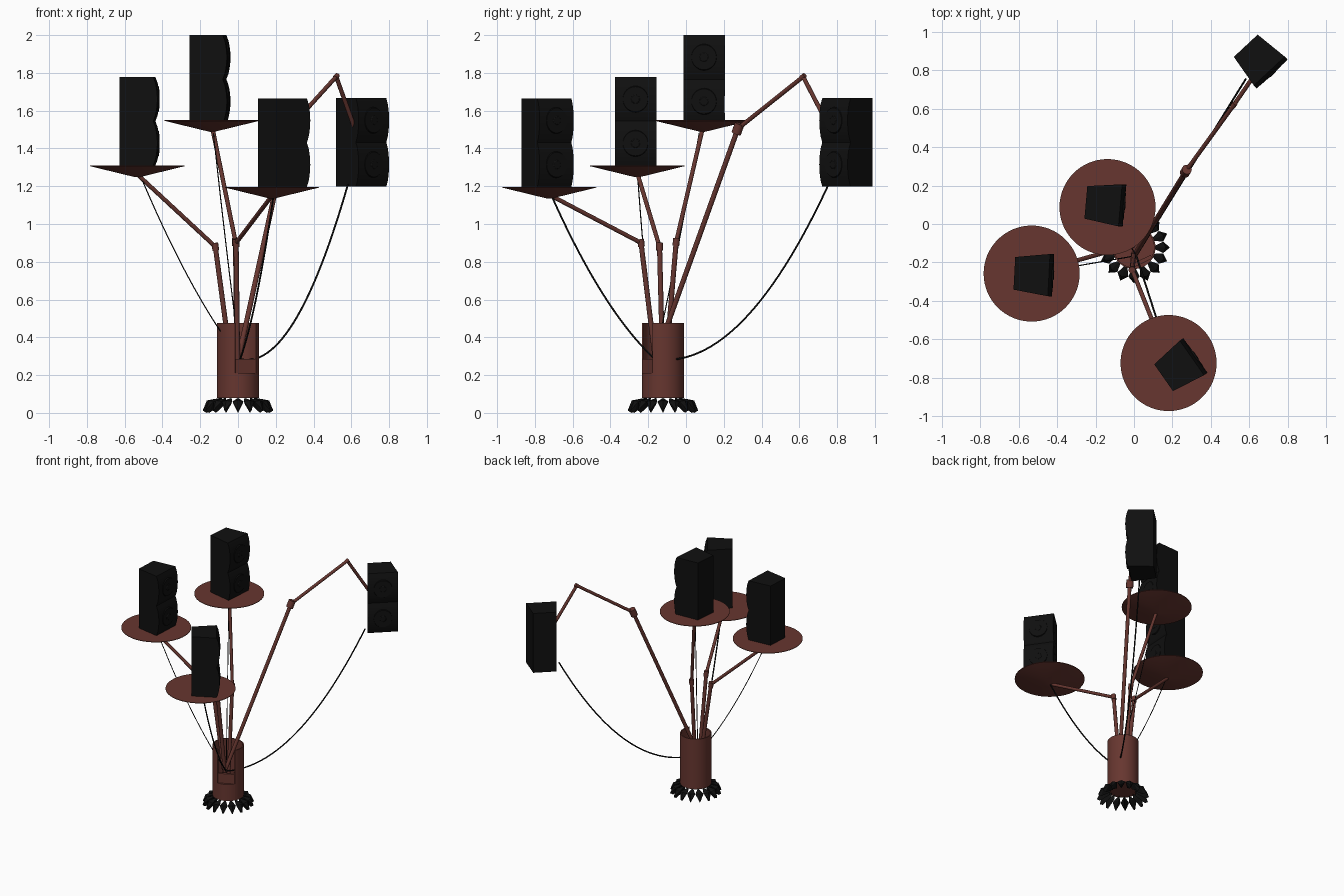
import bpy, bmesh, math
from mathutils import Vector, Matrix

if "Cube" in bpy.data.objects:
    bpy.data.objects.remove(bpy.data.objects["Cube"])


def material(name, col):
    m = bpy.data.materials.new(name)
    m.diffuse_color = (*col, 1)
    m.use_nodes = True
    m.node_tree.nodes["Principled BSDF"].inputs["Base Color"].default_value = m.diffuse_color
    return m


BROWN = material("brown_metal", (0.135, 0.037, 0.029))
BLACK = material("matte_black", (0.005, 0.005, 0.005))


def make(name, bm, mat, smooth=True):
    bmesh.ops.recalc_face_normals(bm, faces=bm.faces)
    me = bpy.data.meshes.new(name)
    bm.to_mesh(me)
    bm.free()
    me.materials.append(mat)
    ob = bpy.data.objects.new(name, me)
    bpy.context.collection.objects.link(ob)
    if smooth:
        bpy.ops.object.select_all(action='DESELECT')
        ob.select_set(True)
        bpy.context.view_layer.objects.active = ob
        bpy.ops.object.shade_smooth_by_angle(angle=math.radians(35))
    return ob


def rod(bm, a, b, r1, r2=None, seg=14):
    a, b = Vector(a), Vector(b)
    d = b - a
    mat = Matrix.Translation((a + b) / 2) @ d.to_track_quat('Z', 'Y').to_matrix().to_4x4()
    bmesh.ops.create_cone(bm, cap_ends=True, segments=seg, radius1=r1,
                          radius2=r1 if r2 is None else r2, depth=d.length, matrix=mat)


# Hollow post with a slot facing front right
CX, CY, R, RI = 0.0, -0.122, 0.112, 0.104


def post_point(deg, r, z):
    a = math.radians(deg)
    return (CX + r * math.sin(a), CY - r * math.cos(a), z)


bm = bmesh.new()
for i in range(48):
    a0, a1 = i * 7.5 - 7.5, i * 7.5
    top = 0.21 if i < 9 else 0.475
    v = [bm.verts.new(post_point(a, r, z)) for z in (0.08, top)
         for a, r in ((a0, R), (a1, R), (a1, RI), (a0, RI))]
    for f in ((0, 1, 2, 3), (4, 5, 6, 7), (0, 1, 5, 4), (2, 3, 7, 6)):
        bm.faces.new([v[k] for k in f])
    if i in (9, 47):          # slot side walls
        k = (0, 3, 7, 4) if i == 9 else (1, 2, 6, 5)
        bm.faces.new([v[j] for j in k])
bmesh.ops.remove_doubles(bm, verts=bm.verts, dist=0.0005)
make("post", bm, BROWN)

bm = bmesh.new()
rod(bm, (CX, CY, 0.08), (CX, CY, 0.09), RI + 0.002, seg=48)
rod(bm, (CX, CY, 0.2), (CX, CY, 0.21), RI + 0.002, seg=48)
make("post_floors", bm, BROWN)

# Flat panel at the foot of the slot
bm = bmesh.new()
pa = math.radians(26.25)
bmesh.ops.create_cube(bm, size=1, matrix=Matrix.Translation(post_point(26.25, 0.083, 0.2475))
                      @ Matrix.Rotation(pa, 4, 'Z') @ Matrix.Diagonal((0.122, 0.02, 0.075, 1)))
make("slot_panel", bm, BROWN, False)

# Ring of pointed root blades
bm = bmesh.new()
N = 16
for i in range(N):
    a = 360 / N * i
    w = 11
    top = bm.verts.new(post_point(a, 0.09, 0.08))
    left = bm.verts.new(post_point(a - w, 0.155, 0.06))
    right = bm.verts.new(post_point(a + w, 0.155, 0.06))
    ridge = bm.verts.new(post_point(a, 0.165, 0.066))
    tip = bm.verts.new(post_point(a, 0.187, 0.012))
    toe = bm.verts.new(post_point(a, 0.165, 0.0))
    low = bm.verts.new(post_point(a, 0.095, 0.045))
    for f in ((top, left, ridge), (top, ridge, right), (left, tip, ridge), (ridge, tip, right),
              (left, toe, tip), (right, tip, toe), (left, low, toe), (right, toe, low),
              (top, low, left), (top, right, low)):
        bm.faces.new(f)
make("root_blades", bm, BLACK, False)

# Jointed arms: list of points from inside the post outward
ARMS = {
    "left_arm": [(-0.015, -0.12, 0.1), (-0.12, -0.14, 0.88), (-0.53, -0.255, 1.26)],
    "top_arm": [(-0.005, -0.12, 0.1), (-0.013, -0.052, 0.905), (-0.135, 0.088, 1.505)],
    "front_arm": [(0.0, -0.14, 0.1), (-0.01, -0.238, 0.9), (0.18, -0.715, 1.15)],
    "hanging_arm": [(0.005, -0.158, 0.3), (0.27, 0.275, 1.505), (0.52, 0.62, 1.78),
                    (0.62, 0.765, 1.5)],
}
for name, pts in ARMS.items():
    bm = bmesh.new()
    pts = [Vector(p) for p in pts]
    for k, (a, b) in enumerate(zip(pts, pts[1:])):
        rod(bm, a, b, 0.0135 if k == 0 else 0.0115)
    big = name == "hanging_arm"
    for k, p in enumerate(pts[1:-1]):      # joint collars
        d = (p - pts[k]).normalized()
        r, h = (0.026, 0.028) if big and k == 0 else (0.018, 0.02)
        if k == 1:
            r, h = 0.014, 0.013
        rod(bm, p - d * h, p + d * h, r)
    make(name, bm, BROWN)

# Shallow conical trays
TRAYS = {"left_tray": (-0.533, -0.258, 1.31), "top_tray": (-0.138, 0.088, 1.55),
         "front_tray": (0.18, -0.724, 1.197)}
for name, (x, y, z) in TRAYS.items():
    bm = bmesh.new()
    rod(bm, (x, y, z - 0.062), (x, y, z - 0.004), 0.012, 0.25, seg=64)
    rod(bm, (x, y, z - 0.004), (x, y, z), 0.25, seg=64)
    make(name, bm, BROWN)

# Speakers: tapered cabinet with two bulging front sections, local front is +x
H = 0.468


def speaker(name, x, y, z, deg):
    base = Matrix.Translation((x, y, z)) @ Matrix.Rotation(math.radians(deg), 4, 'Z')
    bm = bmesh.new()
    prof = []
    for s in range(2):
        for k in range(9 if s else 8):
            t = k / 8
            prof.append((0.08 + 0.022 * math.sin(math.pi * t) ** 0.7, (s + t) * H / 2))
    rows = []
    for side in (-1, 1):
        front = [bm.verts.new((px, side * 0.11, pz)) for px, pz in prof]
        back = [bm.verts.new((-0.1, side * 0.085, pz)) for pz in (H, 0)]
        rows.append(front + back)
        bm.faces.new(rows[-1])
    n = len(rows[0])
    for i in range(n):
        j = (i + 1) % n
        bm.faces.new((rows[0][i], rows[0][j], rows[1][j], rows[1][i]))
    bm.transform(base)
    make(name + "_cabinet", bm, BLACK)
    # Driver rings and domes
    bm = bmesh.new()
    for s in range(2):
        zc = (s + 0.5) * H / 2
        for r1, r2, x0, x1 in ((0.074, 0.066, 0.085, 0.104), (0.03, 0.02, 0.1, 0.107)):
            rod(bm, (x0, 0, zc), (x1, 0, zc), r1, r2, seg=32)
    bm.transform(base)
    make(name + "_drivers", bm, BLACK)


speaker("left_speaker", -0.523, -0.262, 1.31, -3)
speaker("top_speaker", -0.151, 0.104, 1.532, -5)
speaker("front_speaker", 0.236, -0.743, 1.197, 35)
speaker("hanging_speaker", 0.65, 0.855, 1.198, -47)

# Cables sagging from each speaker down into the slot
END = Vector((0.012, -0.165, 0.285))


def cable(name, start, sag, r):
    start = Vector(start)
    cu = bpy.data.curves.new(name, 'CURVE')
    cu.dimensions = '3D'
    cu.bevel_depth = r
    cu.bevel_resolution = 2
    sp = cu.splines.new('POLY')
    n = 28
    sp.points.add(n)
    for i in range(n + 1):
        t = i / n
        p = END.lerp(start, t)
        p.z -= sag * 4 * t * (1 - t)
        sp.points[i].co = (*p, 1)
    cu.materials.append(BLACK)
    ob = bpy.data.objects.new(name, cu)
    bpy.context.collection.objects.link(ob)


cable("left_cable", (-0.51, -0.255, 1.24), 0.07, 0.003)
cable("top_cable", (-0.13, 0.07, 1.48), 0.03, 0.003)
cable("front_cable", (0.188, -0.712, 1.15), 0.09, 0.005)
cable("hanging_cable", (0.582, 0.755, 1.21), 0.265, 0.005)
